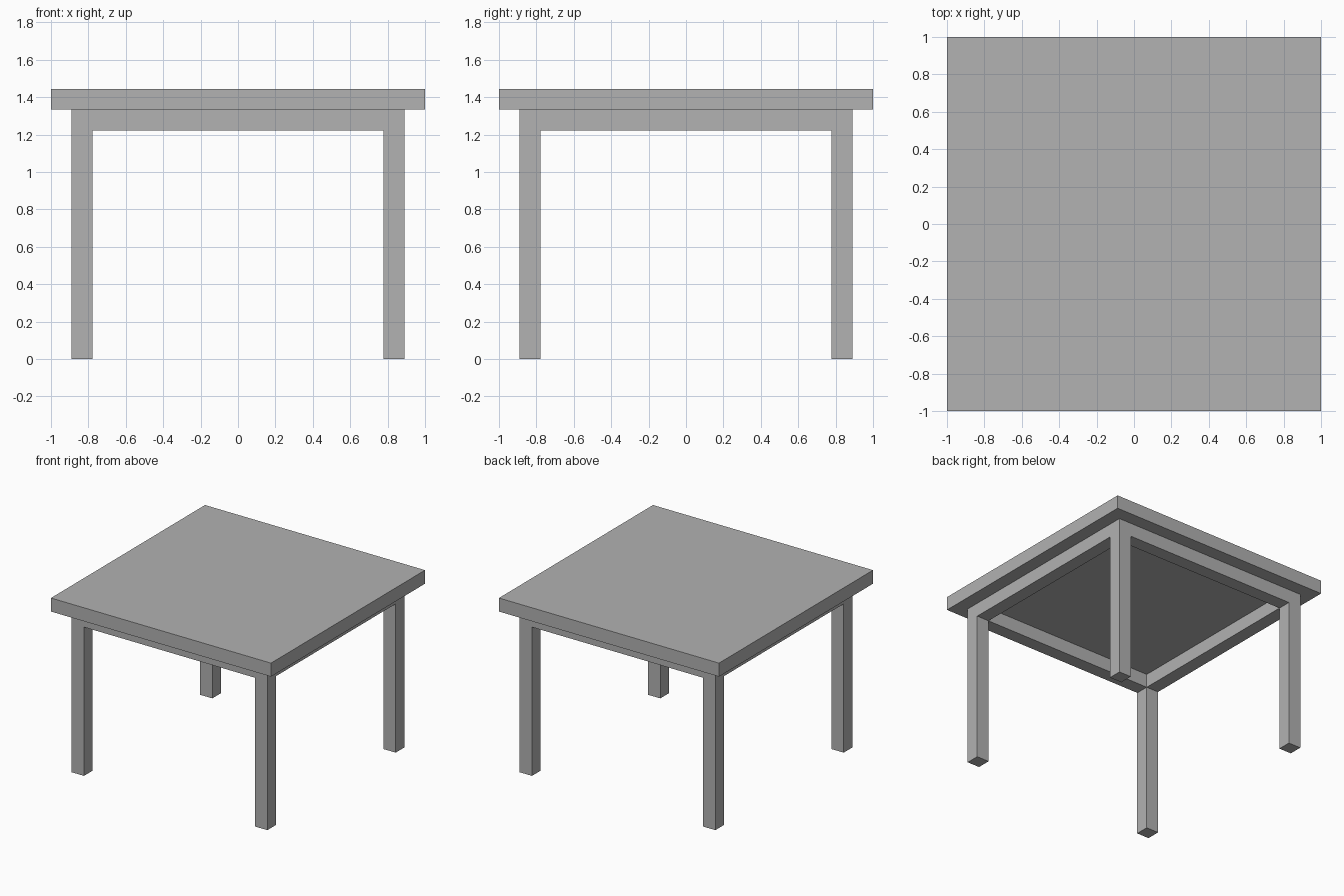
import bpy
import bmesh

cube = bpy.data.objects.get("Cube")
if cube:
    bpy.data.objects.remove(cube, do_unlink=True)

GREY = (0.445, 0.445, 0.445, 1.0)
UNIT = 1 / 9               # leg width, apron height and top thickness
OUTER = 8 * UNIT           # outer face of legs and aprons
INNER = 7 * UNIT           # inner face of legs and aprons
APRON_BOTTOM = 11 * UNIT
TOP_BOTTOM = 12 * UNIT

grey = bpy.data.materials.new("plain grey")
grey.use_nodes = True
grey.diffuse_color = GREY
grey.node_tree.nodes["Principled BSDF"].inputs["Base Color"].default_value = GREY


def add_object(name, bm):
    bmesh.ops.recalc_face_normals(bm, faces=bm.faces)
    mesh = bpy.data.meshes.new(name)
    bm.to_mesh(mesh)
    bm.free()
    mesh.materials.append(grey)
    obj = bpy.data.objects.new(name, mesh)
    bpy.context.collection.objects.link(obj)


def extrude_to(bm, faces, z):
    result = bmesh.ops.extrude_face_region(bm, geom=faces)
    for v in result["geom"]:
        if isinstance(v, bmesh.types.BMVert):
            v.co.z = z
    bmesh.ops.delete(bm, geom=faces, context="FACES_ONLY")
    return [f for f in result["geom"] if isinstance(f, bmesh.types.BMFace)]


# Table top: a square slab
bm = bmesh.new()
bmesh.ops.create_cube(bm, size=1)
for v in bm.verts:
    v.co = (v.co.x * 2, v.co.y * 2, TOP_BOTTOM + (v.co.z + 0.5) * UNIT)
add_object("table_top", bm)

# Apron and legs: a square ring drawn down, then its corners drawn to the floor
bm = bmesh.new()
lines = (-OUTER, -INNER, INNER, OUTER)
grid = [[bm.verts.new((x, y, TOP_BOTTOM)) for y in lines] for x in lines]
for i in range(3):
    for j in range(3):
        if (i, j) != (1, 1):
            bm.faces.new((grid[i][j], grid[i + 1][j],
                          grid[i + 1][j + 1], grid[i][j + 1]))
ring = extrude_to(bm, bm.faces[:], APRON_BOTTOM)
for face in ring:
    centre = face.calc_center_median()
    if min(abs(centre.x), abs(centre.y)) > INNER:
        extrude_to(bm, [face], 0)
add_object("apron_and_legs", bm)
